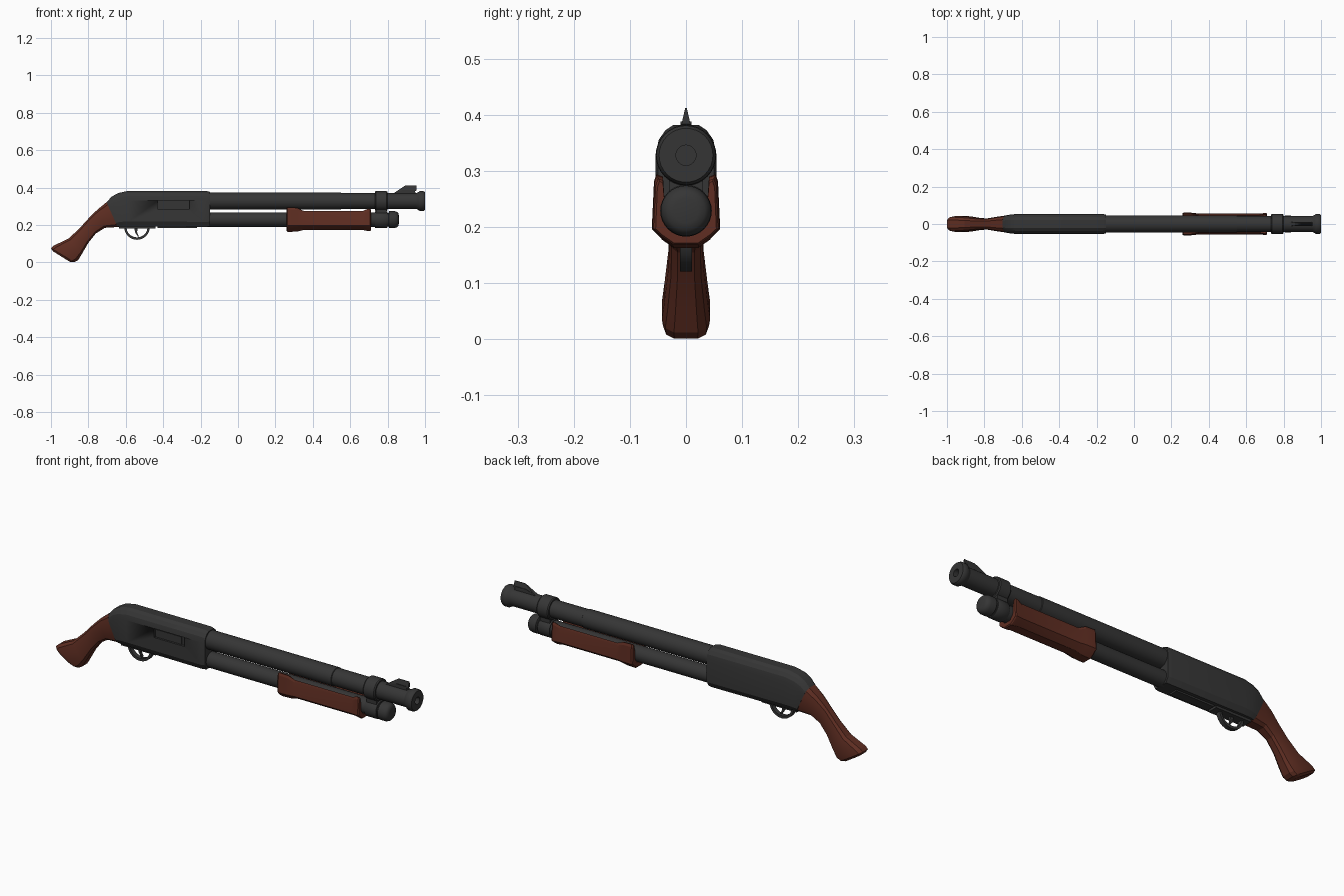
import bpy, bmesh, math

if "Cube" in bpy.data.objects:
    bpy.data.objects.remove(bpy.data.objects["Cube"])

def mat(name, col):
    m = bpy.data.materials.new(name)
    m.diffuse_color = (*col, 1)
    m.use_nodes = True
    m.node_tree.nodes["Principled BSDF"].inputs["Base Color"].default_value = m.diffuse_color
    return m

METAL = mat("dark_metal", (0.036, 0.036, 0.036))
WOOD = mat("red_brown_wood", (0.115, 0.027, 0.016))

def finish(name, bm, material, angle=30):
    bmesh.ops.recalc_face_normals(bm, faces=bm.faces)
    me = bpy.data.meshes.new(name)
    bm.to_mesh(me)
    bm.free()
    me.materials.append(material)
    for p in me.polygons:
        p.use_smooth = True
    me.set_sharp_from_angle(angle=math.radians(angle))
    ob = bpy.data.objects.new(name, me)
    bpy.context.collection.objects.link(ob)
    return ob

def loft(name, rings, material, angle=20):
    """Skin a list of equal-length point rings and cap both ends."""
    bm = bmesh.new()
    vs = [[bm.verts.new(p) for p in r] for r in rings]
    n = len(rings[0])
    for a, b in zip(vs, vs[1:]):
        for i in range(n):
            j = (i + 1) % n
            bm.faces.new((a[i], a[j], b[j], b[i]))
    bm.faces.new(vs[0])
    bm.faces.new(vs[-1])
    return finish(name, bm, material, angle)

def turned(name, profile, cz, material=METAL, n=32):
    """Lathe of (x, radius) pairs about the x direction at height cz."""
    rings = [[(x, r * math.cos(2 * math.pi * i / n), cz + r * math.sin(2 * math.pi * i / n))
              for i in range(n)] for x, r in profile]
    return loft(name, rings, material, 35)

def plate(name, pts, half, material=METAL, width=None):
    """Side outline (x, z) extruded in y; width(z) may taper it."""
    w = width or (lambda z: half)
    return loft(name, [[(x, s * w(z), z) for x, z in pts] for s in (-1, 1)], material, 30)

def box(name, x0, x1, y0, y1, z0, z1, material=METAL):
    return loft(name, [[(x, y0, z0), (x, y1, z0), (x, y1, z1), (x, y0, z1)] for x in (x0, x1)], material)

def section(top, bot, shape):
    """Ring between a top and a bottom point; shape = (half width, fraction down)."""
    side = [(w, top[0] + (bot[0] - top[0]) * t, top[1] + (bot[1] - top[1]) * t) for w, t in shape]
    return [(x, w, z) for w, x, z in side] + [(x, -w, z) for w, x, z in reversed(side)]

# Receiver: rounded top, flat sides, sloping tail
def rec(w, k=1.0):
    return [(0.42 * w, 0), (0.68 * w, 0.05 * k), (0.9 * w, 0.14 * k), (w, 0.27 * k),
            (w, 0.86), (0.72 * w, 1)]
receiver = loft("receiver", [
    section((-0.703, 0.322), (-0.645, 0.193), rec(0.046)),
    section((-0.675, 0.352), (-0.630, 0.193), rec(0.050)),
    section((-0.640, 0.371), (-0.610, 0.193), rec(0.053)),
    section((-0.590, 0.382), (-0.580, 0.193), rec(0.054)),
    section((-0.170, 0.382), (-0.170, 0.190), rec(0.054)),
    section((-0.150, 0.377), (-0.150, 0.192), rec(0.050))], METAL)

# Ejection port cut into the -y side, with the bolt inside
cutter = box("port_cutter", -0.43, -0.26, -0.08, -0.044, 0.285, 0.33)
cutter.hide_render = True
cutter.hide_viewport = True
cut = receiver.modifiers.new("port", "BOOLEAN")
cut.object = cutter
cut.operation = "DIFFERENCE"
cut.solver = "EXACT"
box("bolt", -0.425, -0.28, -0.048, -0.04, 0.29, 0.325)

# Pistol grip
def gr(w):
    return [(0.5 * w, 0), (0.86 * w, 0.1), (w, 0.3), (w, 0.7), (0.86 * w, 0.9), (0.5 * w, 1)]
loft("grip", [
    section((-0.703, 0.322), (-0.635, 0.190), gr(0.046)),
    section((-0.750, 0.284), (-0.712, 0.185), gr(0.038)),
    section((-0.795, 0.240), (-0.760, 0.155), gr(0.030)),
    section((-0.845, 0.185), (-0.800, 0.105), gr(0.031)),
    section((-0.905, 0.128), (-0.835, 0.045), gr(0.038)),
    section((-0.985, 0.090), (-0.855, 0.012), gr(0.043)),
    section((-1.000, 0.077), (-0.875, 0.001), gr(0.041)),
    section((-0.990, 0.060), (-0.900, 0.004), gr(0.033))], WOOD, 15)

# Trigger plate, loading gate, guard and trigger
box("trigger_plate", -0.635, -0.44, -0.026, 0.026, 0.181, 0.2)
box("loading_gate", -0.43, -0.22, -0.022, 0.022, 0.183, 0.2)
outer, inner = [], []
for i in range(13):
    a = math.pi * (1 + i / 12)
    c, s = math.cos(a), math.sin(a)
    outer.append((-0.54 + 0.068 * c, 0.187 + 0.066 * s))
    inner.append((-0.54 + 0.056 * c, 0.187 + 0.053 * s))
plate("trigger_guard", outer + inner[::-1], 0.011)
plate("trigger", [(-0.555, 0.185), (-0.55, 0.16), (-0.535, 0.138), (-0.53, 0.14),
                  (-0.54, 0.162), (-0.535, 0.185)], 0.006)

# Barrel, muzzle ring with bore, magazine tube and cap
BZ, MZ = 0.328, 0.229
turned("barrel", [(-0.17, 0.046), (0.55, 0.046), (0.552, 0.043), (0.97, 0.043)], BZ)
turned("muzzle_ring", [(0.955, 0.043), (0.966, 0.049), (0.972, 0.053), (0.992, 0.053), (1.0, 0.048),
                       (1.0, 0.018), (0.93, 0.018)], BZ)
turned("magazine_tube", [(-0.17, 0.039), (0.80, 0.039)], MZ)
turned("magazine_cap", [(0.795, 0.036), (0.805, 0.036), (0.808, 0.045), (0.838, 0.045),
                        (0.850, 0.041), (0.857, 0.034), (0.860, 0.022)], MZ)

# Clamp joining barrel and tube
turned("barrel_clamp", [(0.732, 0.050), (0.737, 0.054), (0.793, 0.054), (0.798, 0.050)], BZ)
turned("tube_clamp", [(0.732, 0.043), (0.737, 0.046), (0.793, 0.046), (0.798, 0.043)], MZ)
box("clamp_web", 0.737, 0.793, -0.03, 0.03, 0.23, 0.32)

# Pump fore-end: U-shaped section with flared ends
def pump(x, top, out, low, bot):
    half = [(0.041, top - 0.004), (out - 0.004, top), (out, top - 0.012), (low, 0.197),
            (0.042, bot + 0.014), (0.022, bot)]
    under = [(0.018, 0.190), (0.036, 0.215)]
    r = half + [(-y, z) for y, z in reversed(half)] + [(-y, z) for y, z in reversed(under)] + under
    return [(x, y, z) for y, z in r]
loft("pump_handle", [
    pump(0.258, 0.288, 0.053, 0.056, 0.170),
    pump(0.265, 0.294, 0.057, 0.061, 0.163),
    pump(0.315, 0.292, 0.056, 0.060, 0.165),
    pump(0.350, 0.276, 0.049, 0.055, 0.173),
    pump(0.670, 0.276, 0.049, 0.055, 0.173),
    pump(0.695, 0.287, 0.054, 0.058, 0.168),
    pump(0.707, 0.287, 0.054, 0.058, 0.168),
    pump(0.712, 0.282, 0.051, 0.054, 0.172)], WOOD, 15)

# Front sight: ramp and tapered blade
plate("sight_ramp", [(0.825, 0.365), (0.84, 0.375), (0.885, 0.388), (0.945, 0.388), (0.95, 0.365)], 0.010)
plate("sight_blade", [(0.84, 0.375), (0.895, 0.412), (0.955, 0.412), (0.955, 0.384), (0.93, 0.375)], 0.01,
      width=lambda z: 0.0015 + 0.0085 * (0.412 - z) / 0.037)
